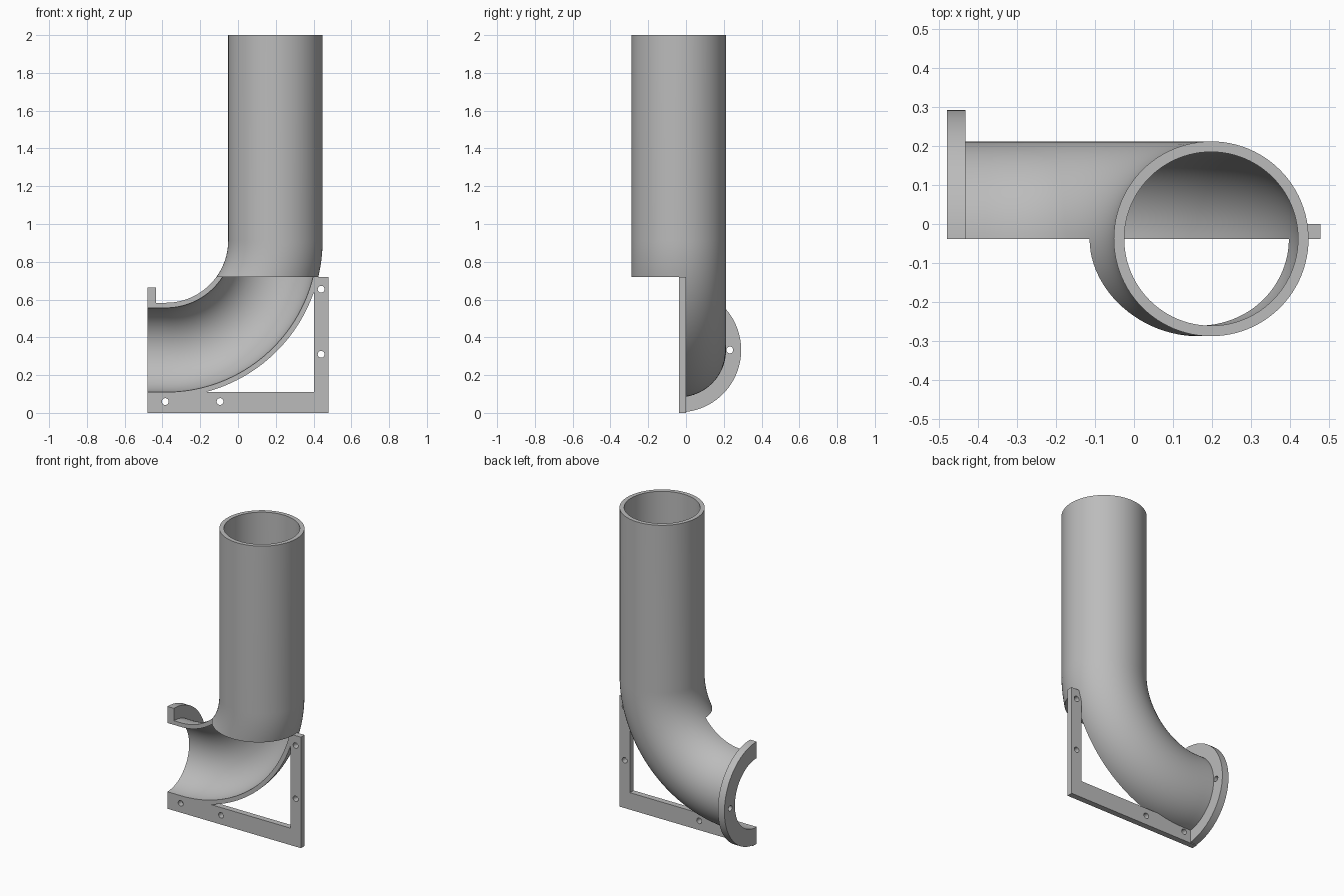
import bpy, bmesh, math
from mathutils import Matrix, Vector

if "Cube" in bpy.data.objects:
    bpy.data.objects.remove(bpy.data.objects["Cube"], do_unlink=True)

AXIS_X, AXIS_Y, AXIS_Z = 0.198, -0.038, 0.333   # riser x, shared y, outlet height
BEND, OUTER, BORE = 0.58, 0.25, 0.223
LEFT, RIGHT, TOP, STEP = -0.48, 0.478, 2.0, 0.72
BOLT = 0.018

grey = bpy.data.materials.new("plain grey")
grey.diffuse_color = (0.5, 0.5, 0.5, 1)
grey.use_nodes = True
grey.node_tree.nodes["Principled BSDF"].inputs["Base Color"].default_value = (0.5, 0.5, 0.5, 1)


def finish(name, bm):
    bmesh.ops.recalc_face_normals(bm, faces=bm.faces)
    mesh = bpy.data.meshes.new(name)
    bm.to_mesh(mesh)
    bm.free()
    mesh.materials.append(grey)
    obj = bpy.data.objects.new(name, mesh)
    bpy.context.collection.objects.link(obj)
    return obj


def swept_pipe(name, radius, start_x, end_z, sides=96, steps=40):
    """Solid rod: level run, quarter bend, then upright run."""
    cx, cz = AXIS_X - BEND, AXIS_Z + BEND
    stations = [(start_x, AXIS_Z, 0)]
    for i in range(steps + 1):
        a = math.pi / 2 * i / steps
        stations.append((cx + BEND * math.sin(a), cz - BEND * math.cos(a), a))
    stations.append((AXIS_X, end_z, math.pi / 2))
    bm = bmesh.new()
    rings = []
    for x, z, a in stations:
        ring = []
        for k in range(sides):
            t = 2 * math.pi * k / sides
            n = radius * math.cos(t)
            ring.append(bm.verts.new((x - n * math.sin(a),
                                      AXIS_Y + radius * math.sin(t),
                                      z + n * math.cos(a))))
        rings.append(ring)
    for r, s in zip(rings, rings[1:]):
        for k in range(sides):
            m = (k + 1) % sides
            bm.faces.new((r[k], r[m], s[m], s[k]))
    bm.faces.new(rings[0])
    bm.faces.new(rings[-1])
    return finish(name, bm)


def cylinder(name, centre, radius, depth, axis, sides=32):
    bm = bmesh.new()
    turn = Matrix.Rotation(math.pi / 2, 4, "Y" if axis == "X" else "X")
    bmesh.ops.create_cone(bm, cap_ends=True, segments=sides, radius1=radius,
                          radius2=radius, depth=depth,
                          matrix=Matrix.Translation(centre) @ turn)
    return finish(name, bm)


def box(name, low, high):
    low, high = Vector(low), Vector(high)
    bm = bmesh.new()
    bmesh.ops.create_cube(bm, size=1, matrix=Matrix.Translation((low + high) / 2)
                          @ Matrix.Diagonal((*(high - low), 1)))
    return finish(name, bm)


def l_plate(name, outline, y0, y1):
    bm = bmesh.new()
    face = bm.faces.new([bm.verts.new((x, y0, z)) for x, z in outline])
    new = bmesh.ops.extrude_face_region(bm, geom=[face])["geom"]
    bmesh.ops.translate(bm, vec=(0, y1 - y0, 0),
                        verts=[v for v in new if isinstance(v, bmesh.types.BMVert)])
    return finish(name, bm)


def combine(target, tool, operation):
    tool.hide_render = True
    mod = target.modifiers.new(operation, "BOOLEAN")
    mod.object, mod.operation, mod.solver = tool, operation, "EXACT"
    bpy.ops.object.select_all(action="DESELECT")
    bpy.context.view_layer.objects.active = target
    target.select_set(True)
    bpy.ops.object.modifier_apply(modifier=mod.name)
    bpy.data.objects.remove(tool, do_unlink=True)


# Solid body: pipe, end flange and L-shaped mounting frame
body = swept_pipe("pipe_elbow_with_frame", OUTER, LEFT - 0.04, TOP)
flange_end = -0.433
flange = cylinder("flange", ((LEFT - 0.06 + flange_end) / 2, AXIS_Y, AXIS_Z), 0.33,
                  flange_end - LEFT + 0.06, "X", 96)
frame = l_plate("mounting_frame", [(LEFT - 0.08, 0), (RIGHT, 0), (RIGHT, STEP),
                                   (0.402, STEP), (0.402, 0.11), (LEFT - 0.08, 0.11)],
                AXIS_Y - 0.05, 0)
combine(body, flange, "UNION")
combine(body, frame, "UNION")

# Hollow the pipe, open its lower front half, and trim the outlet end
combine(body, swept_pipe("bore_cutter", BORE, LEFT - 0.2, TOP + 0.1), "DIFFERENCE")
combine(body, box("front_cutter", (-1, -1, -0.5), (1, AXIS_Y, STEP + 0.0005)), "DIFFERENCE")
combine(body, box("end_cutter", (-1.5, -1.5, -0.5), (LEFT, 1.5, 1.5)), "DIFFERENCE")

# Bolt holes in the frame and the flange
for x, z in [(-0.385, 0.06), (-0.095, 0.06), (0.44, 0.31), (0.44, 0.655)]:
    # short cutters so the pipe wall behind stays whole
    combine(body, cylinder("bolt_cutter", (x, -0.025, z), BOLT, 0.09, "Y"), "DIFFERENCE")
combine(body, cylinder("bolt_cutter", (-0.455, 0.232, AXIS_Z), BOLT, 0.2, "X"), "DIFFERENCE")

bpy.ops.object.select_all(action="DESELECT")
bpy.context.view_layer.objects.active = body
body.select_set(True)
bpy.ops.object.shade_smooth_by_angle(angle=math.radians(30))
